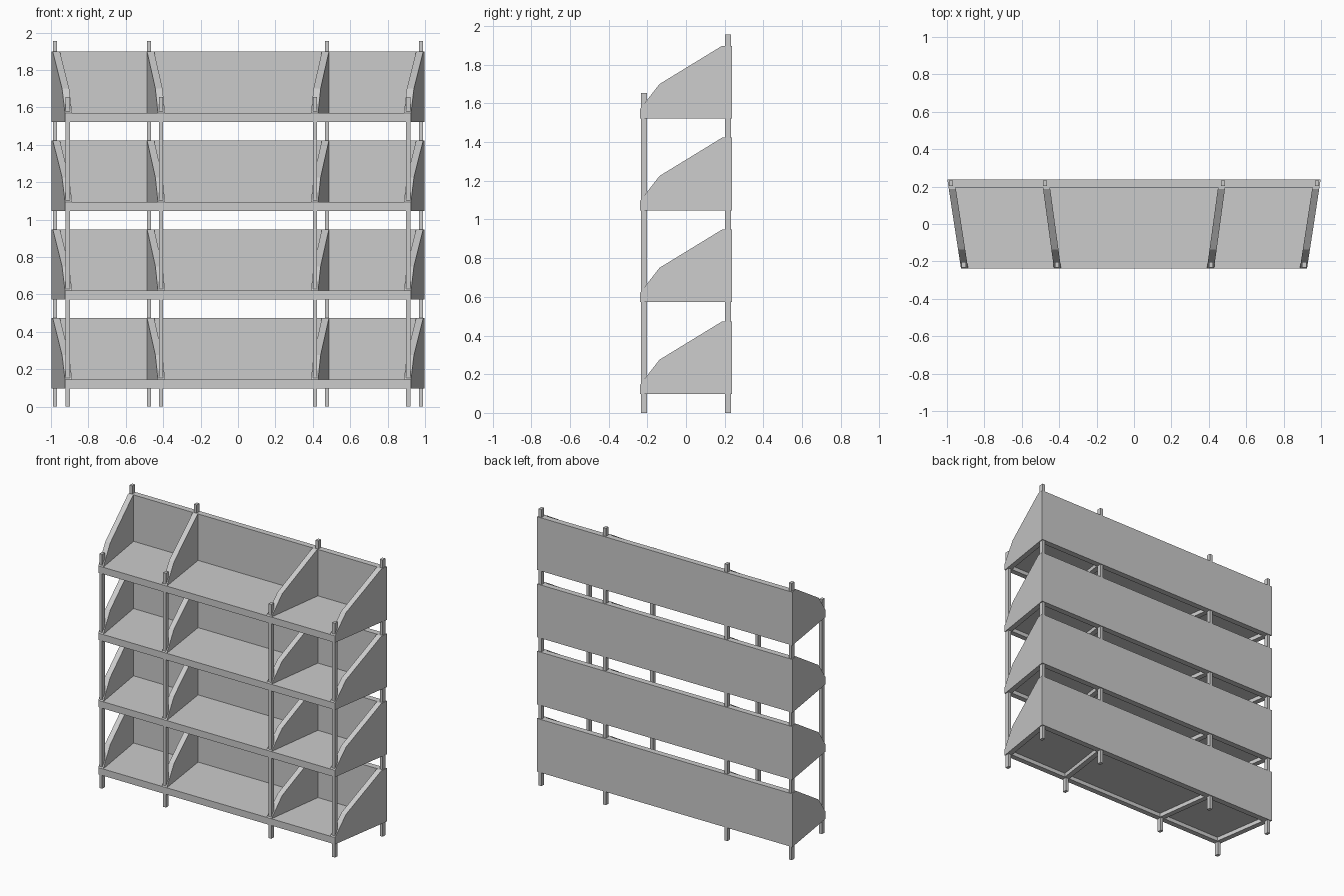
import bpy

if "Cube" in bpy.data.objects:
    bpy.data.objects.remove(bpy.data.objects["Cube"])

D = 0.238            # half depth
T = 0.038            # board thickness
Z0, STEP, TIERS = 0.097, 0.475, 4
LIP, HIGH = 0.048, 0.376   # lip height and back height above tier bottom


def mesh(name, verts, faces):
    me = bpy.data.meshes.new(name)
    me.from_pydata(verts, [], faces)
    me.update()
    ob = bpy.data.objects.new(name, me)
    bpy.context.collection.objects.link(ob)
    return ob


def loft(name, a, b):
    """Closed solid between two matching outlines."""
    n = len(a)
    faces = [tuple(range(n))[::-1], tuple(range(n, 2 * n))]
    faces += [(i, (i + 1) % n, n + (i + 1) % n, n + i) for i in range(n)]
    return mesh(name, a + b, faces)


def edge(y, front, back):
    """x of a splayed board's outer face at depth y."""
    return front + (back - front) * (y + D) / (2 * D)


def slab(name, y0, y1, z0, z1, inset=0.0):
    """Board across the full width, tapering with the splayed ends."""
    x0, x1 = (edge(y, 0.925, 0.998) - inset for y in (y0, y1))
    plan = [(-x0, y0), (x0, y0), (x1, y1), (-x1, y1)]
    return loft(name, [(x, y, z0) for x, y in plan], [(x, y, z1) for x, y in plan])


def side_panel(name, z, side, front, back):
    """Sloped-top divider, skewed in plan."""
    prof = [(-D, 0), (D, 0), (D, HIGH), (0.187, HIGH), (-0.137, 0.178), (-D, LIP)]
    inner = [(edge(y, front, back) - T, y, z + h) for y, h in prof]
    outer = [(edge(y, front, back), y, z + h) for y, h in prof]
    if side < 0:
        inner, outer = ([(-x, y, h) for x, y, h in o] for o in (outer, inner))
    return loft(name, inner, outer)


def post(name, x, y, top):
    a, b = 0.011, 0.015
    plan = [(x - a, y - b), (x + a, y - b), (x + a, y + b), (x - a, y + b)]
    return loft(name, [(*p, 0) for p in plan], [(*p, top) for p in plan])


# Trays
for i in range(TIERS):
    z = Z0 + i * STEP
    slab("shelf_floor", -D + 0.01, D - 0.01, z + LIP - 0.02, z + LIP, 0.01)
    slab("front_lip", -D, -D + T, z, z + LIP)
    slab("back_board", D - T - 0.004, D, z, z + HIGH)
    for s in (-1, 1):
        side_panel("end_panel", z, s, 0.925, 0.998)
        side_panel("divider", z, s, 0.428, 0.493)

# Posts
for s in (-1, 1):
    for xf, xb in ((0.91, 0.978), (0.412, 0.475)):
        post("front_post", s * xf, -0.217, 1.655)
        post("back_post", s * xb, 0.217, 1.955)
